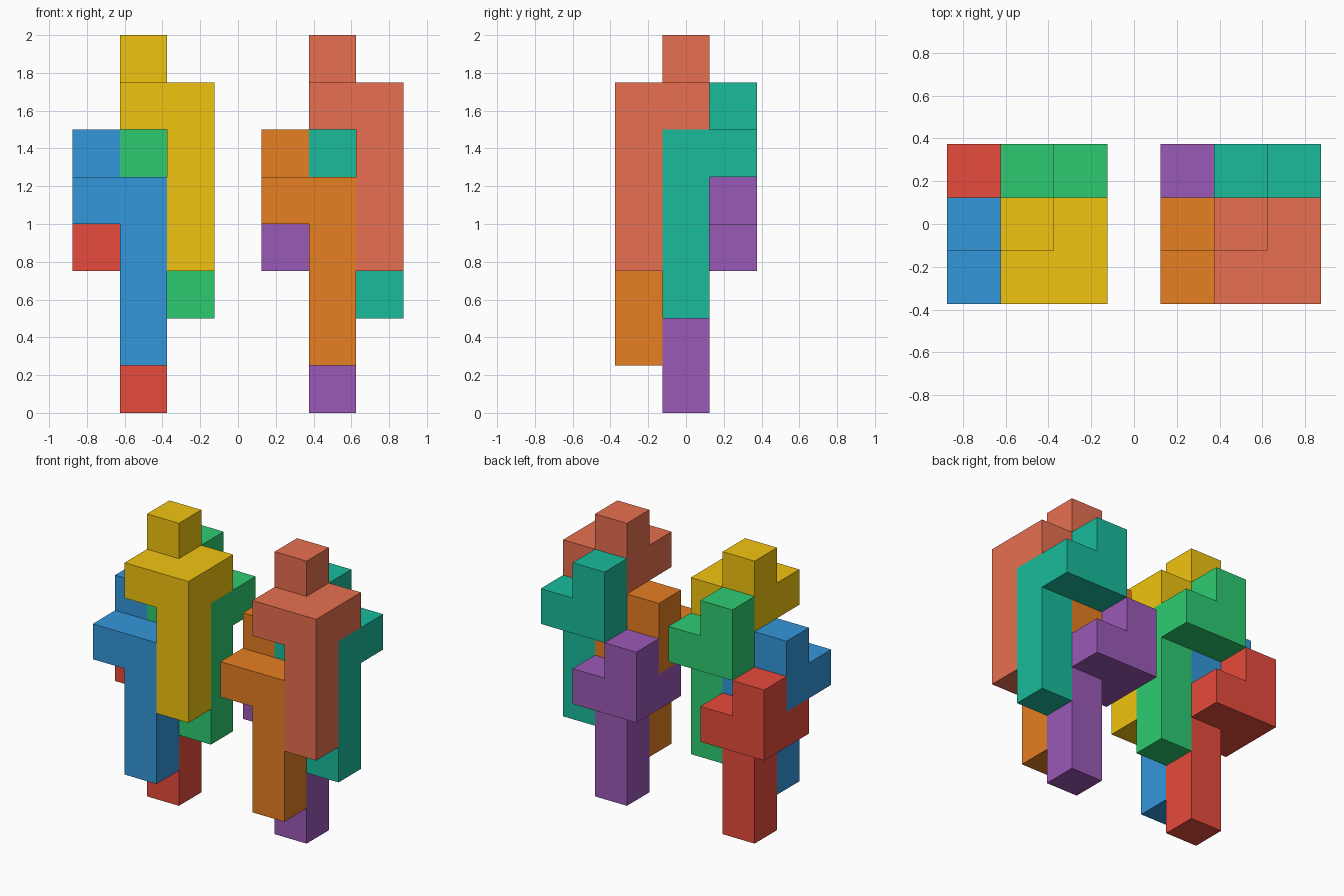
import bpy, bmesh
from mathutils import Vector

if "Cube" in bpy.data.objects:
    bpy.data.objects.remove(bpy.data.objects["Cube"])

U = 0.25  # size of one cell

# One block, in cells: 2x2 shoulder slab, a head on the back-left corner,
# and a three-cell leg under the opposite front-right corner
SLAB = [(x, y, 3) for x in (0, 1) for y in (0, 1)]
CELLS = set(SLAB + [(0, 1, 4)] + [(1, 0, z) for z in range(3)])


def block_mesh(name):
    """Closed skin around the cells, with coplanar faces merged."""
    bm = bmesh.new()
    for cell in CELLS:
        for axis in range(3):
            for side in (0, 1):
                step = list(cell)
                step[axis] += 2 * side - 1
                if tuple(step) in CELLS:
                    continue
                u, v = (axis + 1) % 3, (axis + 2) % 3
                loop = [(0, 0), (1, 0), (1, 1), (0, 1)]
                verts = []
                for a, b in (loop if side else reversed(loop)):
                    p = Vector(cell)
                    p[axis] += side
                    p[u] += a
                    p[v] += b
                    verts.append(bm.verts.new(p * U))
                bm.faces.new(verts)
    bmesh.ops.remove_doubles(bm, verts=bm.verts, dist=1e-4)
    bmesh.ops.dissolve_limit(bm, angle_limit=0.01, verts=bm.verts, edges=bm.edges)
    bmesh.ops.recalc_face_normals(bm, faces=bm.faces)
    mesh = bpy.data.meshes.new(name)
    bm.to_mesh(mesh)
    bm.free()
    return mesh


def add_block(name, location, color):
    mesh = block_mesh(name)
    mat = bpy.data.materials.new(name)
    mat.diffuse_color = (*color, 1)
    mat.use_nodes = True
    mat.node_tree.nodes["Principled BSDF"].inputs["Base Color"].default_value = mat.diffuse_color
    mesh.materials.append(mat)
    obj = bpy.data.objects.new(name, mesh)
    obj.location = location
    bpy.context.collection.objects.link(obj)


# Position of each block in a cluster (in cells), with left and right colours
BLOCKS = {
    "back_left": ((0, 1, 0), (0.80, 0.07, 0.045), (0.33, 0.10, 0.47)),
    "front_left": ((0, 0, 1), (0.034, 0.31, 0.71), (0.79, 0.21, 0.016)),
    "back_right": ((1, 1, 2), (0.027, 0.60, 0.165), (0.01, 0.50, 0.33)),
    "front_right": ((1, 0, 3), (0.88, 0.55, 0.005), (0.80, 0.16, 0.082)),
}

# Two identical interlocking clusters, side by side
for index, (side, x0) in enumerate((("left", -0.875), ("right", 0.125))):
    for part, (cell, *colors) in BLOCKS.items():
        add_block(f"{side}_cluster_{part}_block",
                  Vector((x0, -0.375, 0)) + Vector(cell) * U, colors[index])
